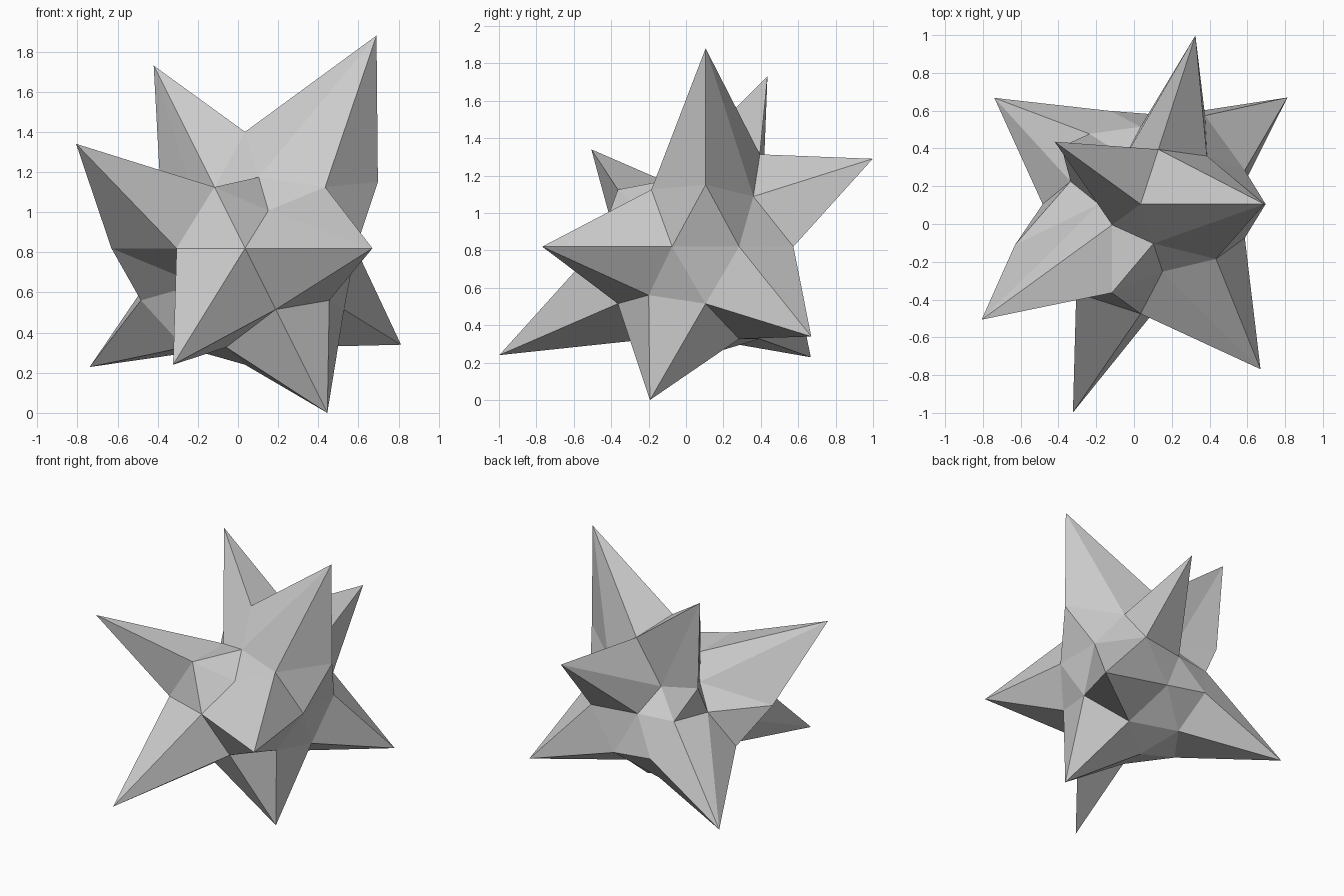
import bpy, bmesh
from math import radians, sqrt, cos, sin
from mathutils import Vector

if "Cube" in bpy.data.objects:
    bpy.data.objects.remove(bpy.data.objects["Cube"])

# Irregular star: a low-poly icosphere whose points are pulled out or pushed in
CENTRE = Vector((0.035, 0.105, 0.82))
BASE = 0.58


def direction(height, azimuth):
    r = sqrt(1 - height * height)
    a = radians(azimuth)
    return Vector((r * cos(a), r * sin(a), height))


# (height on unit sphere, azimuth in degrees, distance from centre)
spikes = [
    (0.851, 0, 1.246), (0.851, 144, 1.07), (0.447, 216, 1.163),
    (0.447, 72, 1.05), (0.0, 306, 1.08), (-0.447, 252, 1.297),
    (-0.851, 324, 0.964), (-0.447, 36, 1.074), (-0.526, 144, 1.125),
]
bumps = [(0.0, 198, 0.70), (0.447, 0, 0.74)]
dents = [
    (0.526, 36, 0.51), (0.447, 288, 0.42), (0.851, 288, 0.417),
    (0.851, 216, 0.355), (0.0, 126, 0.46), (0.0, 90, 0.41),
    (0.0, 162, 0.39), (0.526, 108, 0.31), (0.526, 180, 0.26),
    (-0.526, 216, 0.34),
]

bm = bmesh.new()
bmesh.ops.create_icosphere(bm, subdivisions=2, radius=1.0)
units = {v: v.co.normalized() for v in bm.verts}
for v, u in units.items():
    v.co = u * BASE
for height, azimuth, dist in spikes + bumps + dents:
    d = direction(height, azimuth)
    v = max(units, key=lambda k: units[k].dot(d))
    v.co = units[v] * dist
bmesh.ops.translate(bm, verts=bm.verts, vec=CENTRE)
bmesh.ops.recalc_face_normals(bm, faces=bm.faces)

mesh = bpy.data.meshes.new("spiky_star")
bm.to_mesh(mesh)
bm.free()
bpy.context.collection.objects.link(bpy.data.objects.new("spiky_star", mesh))
